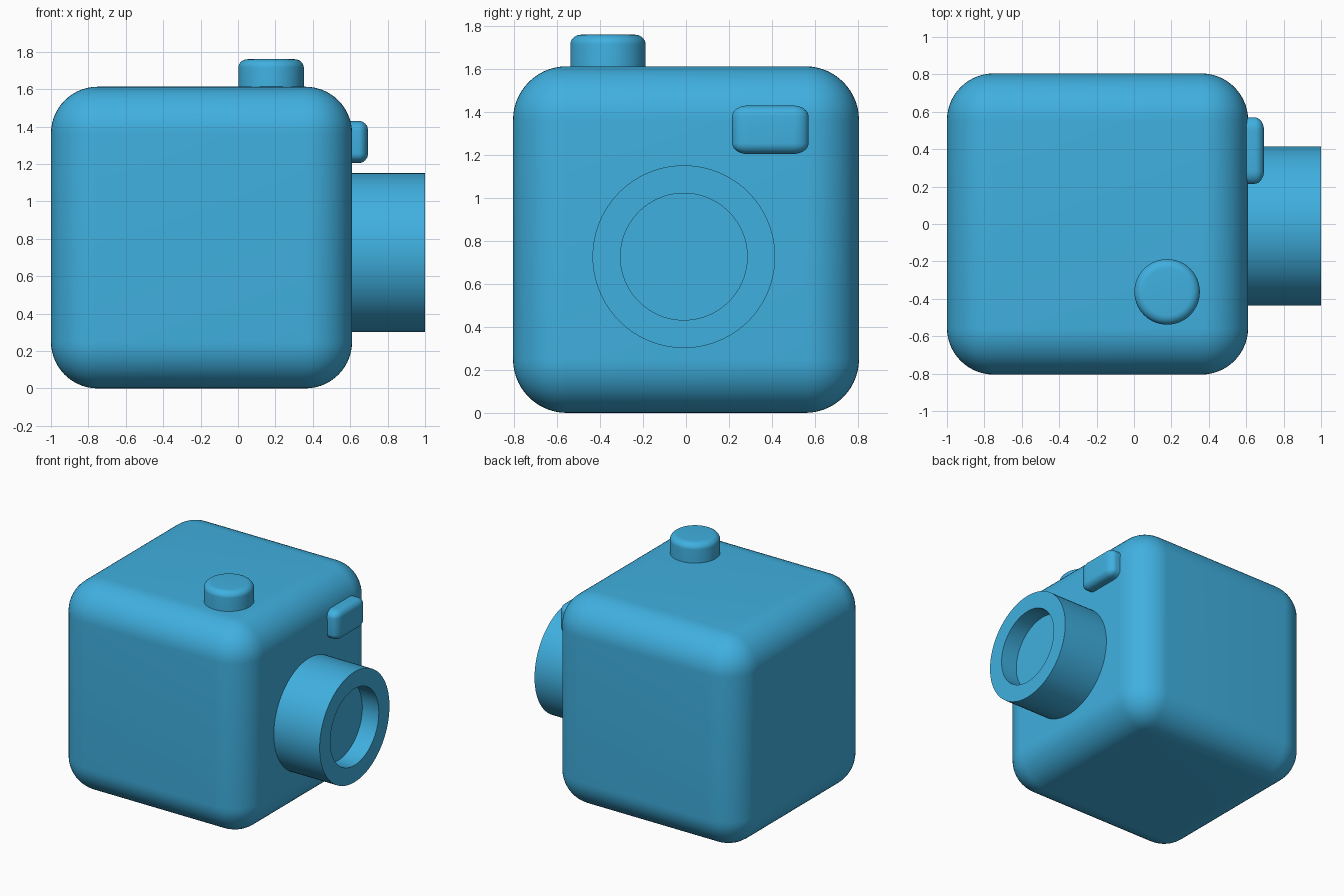
import bpy, bmesh, math
from mathutils import Matrix, Vector

if "Cube" in bpy.data.objects:
    bpy.data.objects.remove(bpy.data.objects["Cube"])

blue = bpy.data.materials.new("sky_blue")
blue.diffuse_color = (0.051, 0.434, 0.745, 1)
blue.use_nodes = True
blue.node_tree.nodes["Principled BSDF"].inputs["Base Color"].default_value = blue.diffuse_color


def finish(name, bm, angle=35):
    bmesh.ops.recalc_face_normals(bm, faces=bm.faces)
    me = bpy.data.meshes.new(name)
    bm.to_mesh(me)
    bm.free()
    me.materials.append(blue)
    ob = bpy.data.objects.new(name, me)
    bpy.context.collection.objects.link(ob)
    bpy.ops.object.select_all(action='DESELECT')
    ob.select_set(True)
    bpy.context.view_layer.objects.active = ob
    bpy.ops.object.shade_smooth_by_angle(angle=math.radians(angle))
    return ob


def rounded_box(name, lo, hi, radii, segments):
    """Box whose rounding radius may differ per axis."""
    lo, hi, radii = Vector(lo), Vector(hi), Vector(radii)
    size = Vector([(hi[i] - lo[i]) / radii[i] for i in range(3)])
    bm = bmesh.new()
    bmesh.ops.create_cube(bm, size=1)
    bmesh.ops.scale(bm, vec=size, verts=bm.verts)
    bmesh.ops.bevel(bm, geom=bm.edges[:], offset=1, segments=segments,
                    profile=0.5, affect='EDGES')
    bmesh.ops.scale(bm, vec=radii, verts=bm.verts)
    bmesh.ops.translate(bm, vec=(lo + hi) / 2, verts=bm.verts)
    return finish(name, bm)


def lathe(name, profile, matrix, steps=96):
    """Spin (radius, height) points about z, then place the result."""
    bm = bmesh.new()
    verts = [bm.verts.new((r, 0, h)) for r, h in profile]
    edges = [bm.edges.new(p) for p in zip(verts, verts[1:])]
    bmesh.ops.spin(bm, geom=verts + edges, cent=(0, 0, 0), axis=(0, 0, 1),
                   angle=2 * math.pi, steps=steps)
    bmesh.ops.remove_doubles(bm, verts=bm.verts, dist=1e-4)
    bmesh.ops.transform(bm, matrix=matrix, verts=bm.verts)
    return finish(name, bm)


# Camera body
rounded_box("camera_body", (-1, -0.805, 0), (0.61, 0.805, 1.613),
            (0.25, 0.25, 0.25), 14)

# Viewfinder window on the lens side
rounded_box("viewfinder", (0.48, 0.215, 1.205), (0.695, 0.57, 1.43),
            (0.05, 0.07, 0.05), 8)

# Lens barrel with recessed glass, pointing along +x
barrel = [(0, 0.55), (0.425, 0.55), (0.425, 1.0), (0.295, 1.0),
          (0.295, 0.86), (0, 0.86)]
lathe("lens_barrel", barrel,
      Matrix.Translation((0, -0.01, 0.727)) @ Matrix.Rotation(math.pi / 2, 4, 'Y'))

# Shutter button with rounded rim
rim = [(0.125 + 0.05 * math.cos(a), 1.715 + 0.045 * math.sin(a))
       for a in (i * math.pi / 16 for i in range(9))]
lathe("shutter_button", [(0, 1.55), (0.175, 1.55)] + rim + [(0, 1.76)],
      Matrix.Translation((0.177, -0.363, 0)))
